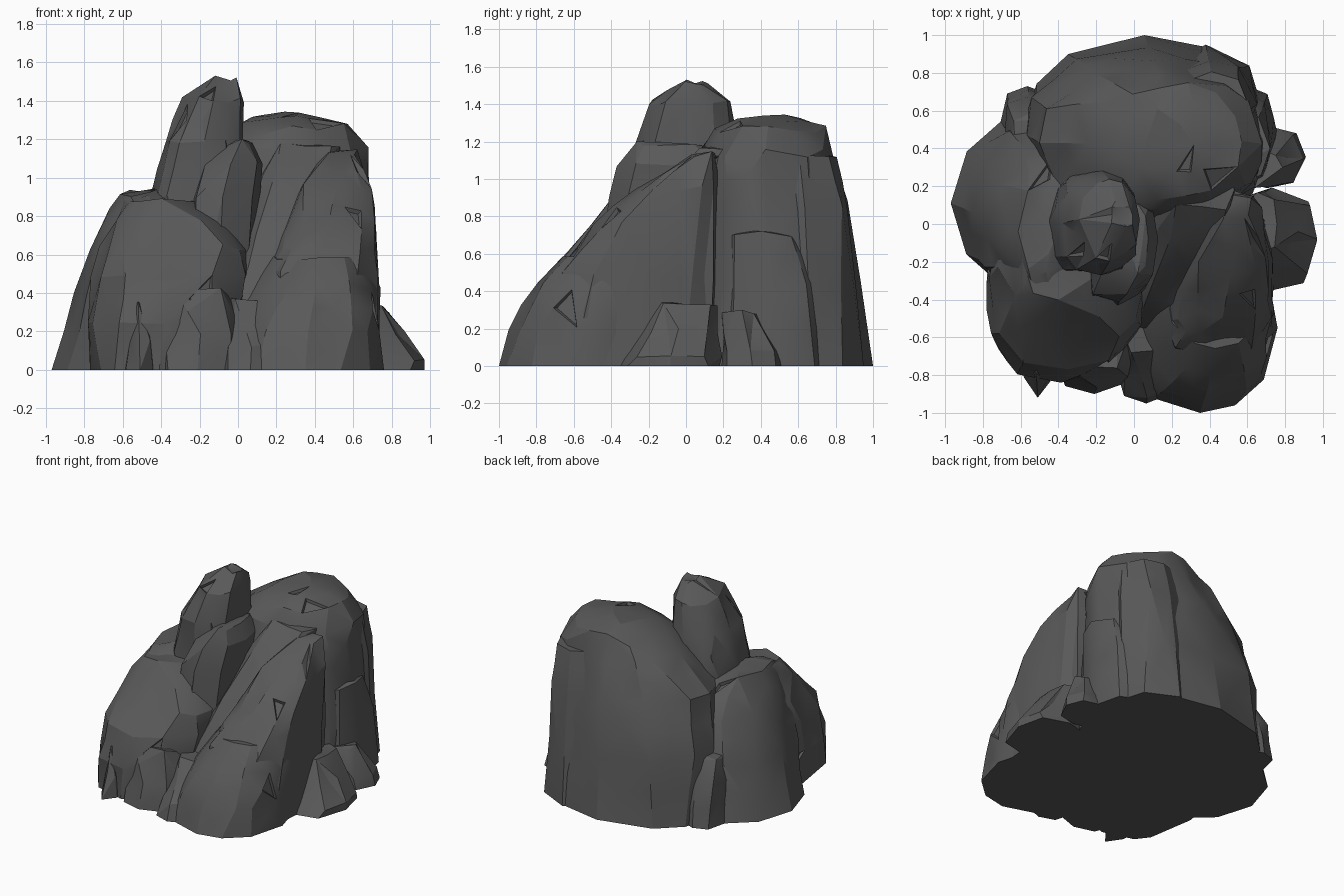
import bpy
import bmesh
import math
import random

default_cube = bpy.data.objects.get("Cube")
if default_cube:
    bpy.data.objects.remove(default_cube, do_unlink=True)

random.seed(11)

# Single dark stone colour
stone = bpy.data.materials.new("dark_grey_stone")
stone.use_nodes = True
stone_colour = (.1, .1, .1, 1)
stone.diffuse_color = stone_colour
shader = stone.node_tree.nodes["Principled BSDF"]
shader.inputs["Base Color"].default_value = stone_colour
shader.inputs["Roughness"].default_value = .9


def signed_power(value, power):
    return math.copysign(abs(value) ** power, value)


def ring_points(ring, sides, roundness):
    """Rounded outline filling the bounds (z, x_min, x_max, y_min, y_max)."""
    z, x_min, x_max, y_min, y_max = ring
    quarter = sides // 4
    for step in range(sides):
        angle = math.tau * step / sides
        if step % quarter:
            angle += random.uniform(-.5, .5) * math.pi / sides
        across = signed_power(math.cos(angle), roundness)
        along = signed_power(math.sin(angle), roundness)
        x = (x_min + x_max) / 2 + across * (x_max - x_min) / 2
        y = (y_min + y_max) / 2 + along * (y_max - y_min) / 2
        lift = random.uniform(-.025, .02) if z > .1 else 0
        yield x, y, min(z + lift, 1.52)


def boulder(name, rings, sides=12, roundness=.8, rough=.02, chips=0):
    """Hull stacked outlines into a boulder, then roughen and chip it."""
    bm = bmesh.new()
    for ring in rings:
        for point in ring_points(ring, sides, roundness):
            bm.verts.new(point)
    bmesh.ops.convex_hull(bm, input=bm.verts[:])
    loose = [v for v in bm.verts if not v.link_faces]
    bmesh.ops.delete(bm, geom=loose, context='VERTS')

    # Merge near-flat facets, then break up the long ones
    bmesh.ops.dissolve_limit(bm, angle_limit=math.radians(7),
                             verts=bm.verts[:], edges=bm.edges[:])
    bmesh.ops.triangulate(bm, faces=bm.faces[:])
    long_edges = [e for e in bm.edges if e.calc_length() > .25
                  and max(v.co.z for v in e.verts) > .01]
    bmesh.ops.subdivide_edges(bm, edges=long_edges, cuts=1)
    bmesh.ops.triangulate(bm, faces=bm.faces[:])
    bm.normal_update()
    for vert in bm.verts:
        if vert.co.z > .01:
            vert.co += vert.normal * random.uniform(-rough, rough * .7)

    # Small sunken chips
    candidates = [f for f in bm.faces if .003 < f.calc_area() < .012
                  and f.calc_center_median().z > .2]
    for face in random.sample(candidates, min(chips, len(candidates))):
        bmesh.ops.inset_individual(bm, faces=[face], thickness=.015,
                                   depth=-.02)
    bmesh.ops.recalc_face_normals(bm, faces=bm.faces[:])

    mesh = bpy.data.meshes.new(name)
    bm.to_mesh(mesh)
    bm.free()
    mesh.materials.append(stone)
    obj = bpy.data.objects.new(name, mesh)
    bpy.context.collection.objects.link(obj)
    bpy.ops.object.select_all(action='DESELECT')
    obj.select_set(True)
    bpy.context.view_layer.objects.active = obj
    bpy.ops.object.shade_smooth_by_angle(angle=math.radians(22))


# Large rear mass with a plateau falling away to one side
boulder("back_boulder", [
    (0, -.6, .71, -.1, 1),
    (.5, -.58, .71, 0, .94),
    (.88, -.5, .7, 0, .86),
    (1.14, -.25, .68, .06, .79),
    (1.27, 0, .57, .14, .74),
    (1.32, .1, .38, .4, .66)], roundness=.93, chips=2)

# Rib and bulge standing against the rear mass
boulder("back_rib", [
    (0, .1, .66, .4, .95),
    (.85, .14, .65, .4, .87),
    (1.13, .2, .62, .4, .81)], sides=8, roundness=.95, rough=.01)
boulder("side_bulge", [
    (0, .4, .76, .2, .74),
    (.45, .4, .74, .2, .72),
    (.7, .4, .72, .2, .6)], sides=8, roundness=.8)

# Broad shoulder on the side, with a lobe towards the front
boulder("side_shoulder", [
    (0, -.97, 0, -.4, .62),
    (.4, -.87, 0, -.44, .56),
    (.7, -.76, -.1, -.42, .45),
    (.84, -.68, -.2, -.38, .35),
    (.92, -.62, -.4, -.28, .2)], roundness=1.05, chips=3)
boulder("front_shoulder", [
    (0, -.77, -.05, -.83, .2),
    (.25, -.79, .02, -.83, .2),
    (.48, -.76, .06, -.77, .2),
    (.64, -.71, .06, -.65, .2),
    (.77, -.66, -.03, -.52, .2),
    (.88, -.6, -.2, -.4, .1)], roundness=.75, chips=4)

# Tall central peak and the lower block leaning on its front
boulder("peak", [
    (.5, -.47, .05, -.25, .28),
    (.9, -.46, .05, -.27, .29),
    (1.2, -.38, .03, -.27, .28),
    (1.41, -.28, .02, -.19, .24),
    (1.52, -.12, -.01, -.03, .13)], chips=3)
boulder("peak_front_block", [
    (.3, -.3, .08, -.46, .2),
    (.6, -.28, .09, -.45, .2),
    (.88, -.28, .12, -.41, .2),
    (1.08, -.2, .12, -.36, .2),
    (1.19, -.04, .08, -.26, .1)], sides=8)

# Sloping slabs climbing from the front to the rear mass
boulder("middle_slab", [
    (0, -.2, .5, -.7, .3),
    (.4, -.1, .5, -.58, .3),
    (.65, .02, .5, -.42, .3),
    (.85, .06, .5, -.26, .3),
    (1.02, .1, .52, -.1, .3),
    (1.17, .2, .54, .06, .3)], roundness=.7, chips=2)
boulder("ridge_slab", [
    (0, .1, .74, -.82, .18),
    (.5, .12, .74, -.7, .18),
    (.75, .22, .72, -.5, .18),
    (.95, .32, .7, -.27, .18),
    (1.14, .44, .62, .02, .17)], roundness=.7, chips=3)

# Lower boulders around the front foot
boulder("front_boulder", [
    (0, -.06, .76, -1, -.1),
    (.22, -.02, .75, -.96, -.1),
    (.43, .08, .74, -.8, -.1),
    (.58, .18, .68, -.66, -.2)], roundness=.93, chips=1)
boulder("front_small_boulder", [
    (0, -.44, .02, -.9, -.4),
    (.2, -.42, .03, -.88, -.4),
    (.4, -.38, -.04, -.78, -.5)], sides=8)
boulder("front_crevice_block", [
    (0, -.12, .25, -.95, -.4),
    (.12, -.08, .22, -.92, -.4),
    (.36, -.06, .2, -.7, -.4)], sides=8)
boulder("front_corner_block", [
    (0, -.6, -.42, -.92, -.4),
    (.15, -.6, -.43, -.88, -.4),
    (.35, -.58, -.46, -.8, -.4)], sides=8, roundness=1)

# Small boulders at the side and rear feet
boulder("side_foot_boulder", [
    (0, .5, .97, -.35, .18),
    (.05, .5, .96, -.34, .18),
    (.32, .55, .76, -.16, .16)], sides=8, roundness=.7)
boulder("side_rear_block", [
    (0, .5, .91, .19, .52),
    (.08, .5, .89, .19, .5),
    (.28, .5, .78, .2, .4)], sides=8)
boulder("rear_corner_block", [
    (0, -.71, -.42, .32, .73),
    (.3, -.69, -.42, .32, .69),
    (.48, -.66, -.46, .34, .58)], sides=8, roundness=.75)
